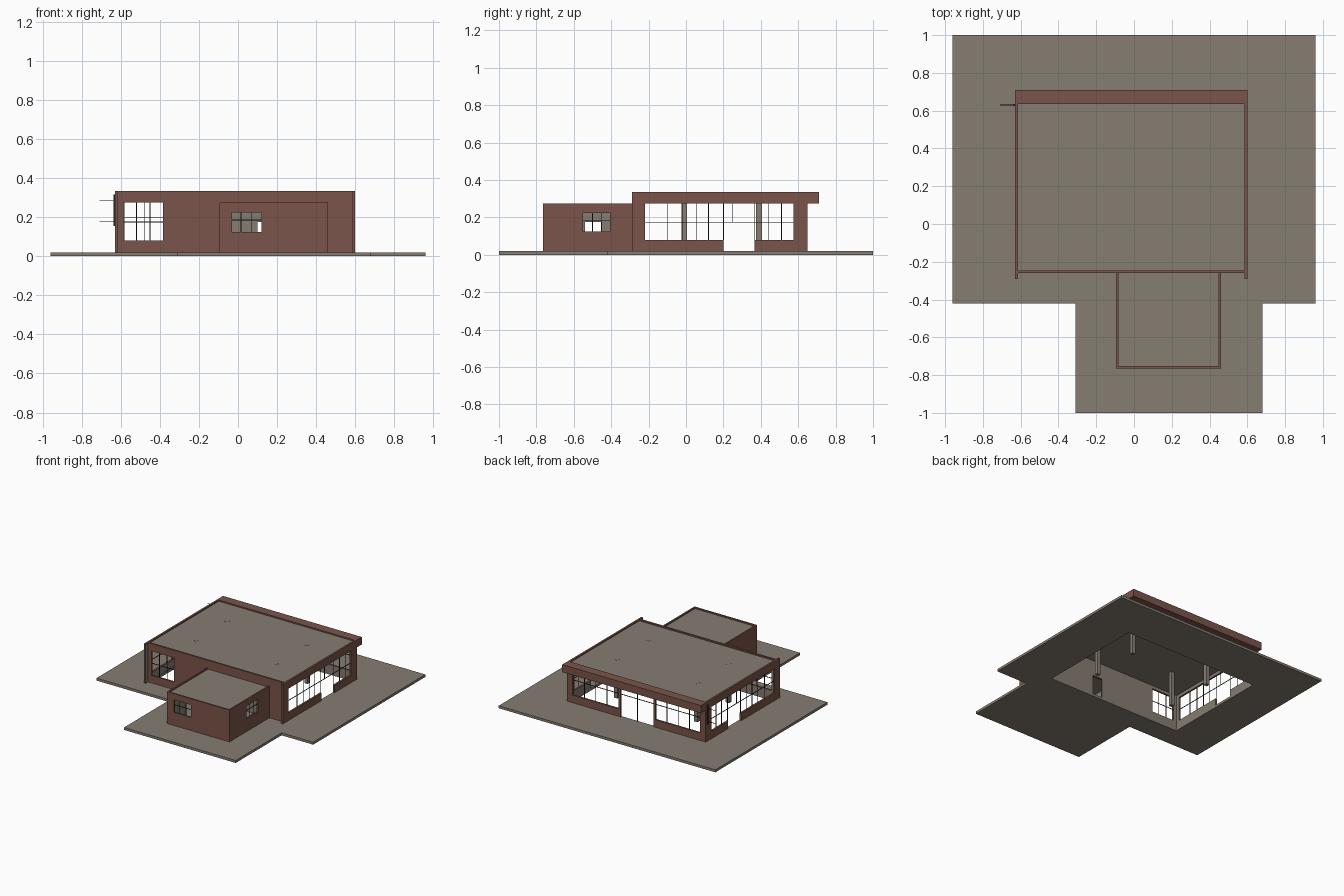
import bpy, bmesh

if "Cube" in bpy.data.objects:
    bpy.data.objects.remove(bpy.data.objects["Cube"])


def material(name, col):
    m = bpy.data.materials.new(name)
    m.diffuse_color = (*col, 1)
    m.use_nodes = True
    m.node_tree.nodes["Principled BSDF"].inputs["Base Color"].default_value = m.diffuse_color
    return m


BRICK = material("brick_red", (0.195, 0.089, 0.069))
GREY = material("concrete_grey", (0.235, 0.205, 0.168))
DARK = material("dark_frame", (0.022, 0.021, 0.019))


def finish(bm, name, mats):
    me = bpy.data.meshes.new(name)
    bm.to_mesh(me)
    bm.free()
    for m in mats:
        me.materials.append(m)
    ob = bpy.data.objects.new(name, me)
    bpy.context.collection.objects.link(ob)
    return ob


def add_box(bm, x0, x1, y0, y1, z0, z1):
    vs = bmesh.ops.create_cube(bm, size=1)["verts"]
    for v in vs:
        v.co.x = x1 if v.co.x > 0 else x0
        v.co.y = y1 if v.co.y > 0 else y0
        v.co.z = z1 if v.co.z > 0 else z0


def boxes(name, mat, items):
    bm = bmesh.new()
    for b in items:
        add_box(bm, *b)
    return finish(bm, name, [mat])


def place(axis, u, v, d):
    return {"x": (d, u, v), "y": (u, d, v), "z": (u, v, d)}[axis]


def panel(name, axis, d_out, d_in, rect, holes=(), mats=(BRICK, GREY), roof=None, zone=None):
    """Flat panel with rectangular openings. Inner side below roof height is grey;
    zone marks part of the outer side that is also indoors."""
    u0, u1, v0, v1 = rect
    extra = list(holes) + ([zone] if zone else [])
    us = sorted({u0, u1} | {u for h in extra for u in h[:2] if u0 < u < u1})
    vs = sorted({v0, v1} | {v for h in extra for v in h[2:] if v0 < v < v1}
                | ({roof} if roof else set()))
    within = lambda u, v, r: r[0] < u < r[1] and r[2] < v < r[3]

    def solid(i, j):
        if not (0 <= i < len(us) - 1 and 0 <= j < len(vs) - 1):
            return False
        u, v = (us[i] + us[i + 1]) / 2, (vs[j] + vs[j + 1]) / 2
        return not any(within(u, v, h) for h in holes)

    bm = bmesh.new()
    cache = {}

    def vert(i, j, d):
        if (i, j, d) not in cache:
            cache[i, j, d] = bm.verts.new(place(axis, us[i], vs[j], d))
        return cache[i, j, d]

    for i in range(len(us) - 1):
        for j in range(len(vs) - 1):
            if not solid(i, j):
                continue
            u, v = (us[i] + us[i + 1]) / 2, (vs[j] + vs[j + 1]) / 2
            ring = [(i, j), (i + 1, j), (i + 1, j + 1), (i, j + 1)]
            for d in (d_out, d_in):
                f = bm.faces.new([vert(a, b, d) for a, b in ring])
                if roof and ((d == d_in and v < roof) or
                             (d == d_out and zone and within(u, v, zone))):
                    f.material_index = 1
            for k, (di, dj) in enumerate([(0, -1), (1, 0), (0, 1), (-1, 0)]):
                if not solid(i + di, j + dj):
                    a, b = ring[k], ring[(k + 1) % 4]
                    bm.faces.new([vert(*a, d_out), vert(*b, d_out),
                                  vert(*b, d_in), vert(*a, d_in)])
    bmesh.ops.recalc_face_normals(bm, faces=bm.faces[:])
    return finish(bm, name, mats)


def bars(name, axis, d, rect, ups, levels, t=0.004):
    """Thin window bars: uprights at ups, rails at levels, all inside rect."""
    u0, u1, v0, v1 = rect
    h = t / 2
    rects = [(u - h, u + h, v0, v1) for u in ups] + [(u0, u1, v - h, v + h) for v in levels]
    items = []
    for a, b, c, e in rects:
        p, q = place(axis, a, c, d - h), place(axis, b, e, d + h)
        items.append((p[0], q[0], p[1], q[1], p[2], q[2]))
    return boxes(name, DARK, items)


G, TOP, ROOF = 0.02, 0.335, 0.325      # ground, parapet and roof heights
SILL, HEAD = 0.08, 0.275               # window sill and head
BTOP, BROOF = 0.275, 0.265             # annex parapet and roof

# paved base with open middle under the main room
panel("paved_base", "z", 0, G, (-0.96, 0.96, -1, 1),
      [(-0.97, -0.31, -1.1, -0.42), (0.68, 0.97, -1.1, -0.42),
       (-0.61, 0.585, -0.245, 0.635)], mats=(GREY,))

# long side walls, each with a window strip and a door
strip = (-0.22, 0.575, SILL, HEAD)
door = (0.2, 0.365, G - 0.01, HEAD)
for side, out, inn in (("left", -0.63, -0.615), ("right", 0.6, 0.585)):
    panel(side + "_wall", "x", out, inn, (-0.29, 0.65, G, TOP), [strip, door], roof=ROOF)
    mid = (out + inn) / 2
    bars(side + "_window_bars", "x", mid, (-0.22, 0.2, SILL, HEAD),
         [-0.1, -0.02, 0.055, 0.12, 0.2], [0.175])
    bars(side + "_rear_window_bars", "x", mid, (0.365, 0.575, SILL, HEAD),
         [0.365, 0.44, 0.51], [0.175])
    bars(side + "_door_frame", "x", mid, (0.2, 0.365, 0.175, HEAD), [0.25], [0.175])

# front wall with corner window and doorway to the annex
panel("front_wall", "y", -0.26, -0.245, (-0.615, 0.585, G, TOP),
      [(-0.585, -0.385, SILL, HEAD), (0.1, 0.19, G - 0.01, 0.175)],
      roof=ROOF, zone=(-0.083, 0.448, G, BROOF))
bars("front_window_bars", "y", -0.252, (-0.585, -0.385, SILL, HEAD), [-0.52, -0.45], [0.175])

# back wall with two windows and a wide door
panel("back_wall", "y", 0.65, 0.635, (-0.615, 0.585, G, TOP),
      [(-0.58, -0.185, SILL, HEAD), (0.145, 0.55, SILL, HEAD),
       (-0.165, 0.125, G - 0.01, HEAD)], roof=ROOF)
bars("back_left_window_bars", "y", 0.642, (-0.58, -0.185, SILL, HEAD),
     [-0.48, -0.38, -0.28], [0.2])
bars("back_right_window_bars", "y", 0.642, (0.145, 0.55, SILL, HEAD),
     [0.25, 0.35, 0.45], [0.2])
bars("back_door_bars", "y", 0.642, (-0.165, 0.125, G, HEAD), [-0.02], [0.2])

# overhanging beam along the back
boxes("back_beam", BRICK, [(-0.63, 0.6, 0.65, 0.71, HEAD, TOP)])

# main roof and its columns
boxes("main_roof", GREY, [(-0.615, 0.585, -0.245, 0.635, 0.3, ROOF)])
w = 0.015
boxes("columns", GREY, [(x - w, x + w, y - w, y + w, G, ROOF + 0.001)
                        for x in (-0.37, 0.34) for y in (-0.01, 0.39)])

# annex walls
panel("annex_front_wall", "y", -0.765, -0.753, (-0.083, 0.448, G, BTOP),
      [(-0.03, 0.12, 0.125, 0.225)], roof=BROOF)
panel("annex_right_wall", "x", 0.46, 0.448, (-0.765, -0.26, G, BTOP),
      [(-0.55, -0.405, 0.125, 0.225)], roof=BROOF)
panel("annex_left_wall", "x", -0.095, -0.083, (-0.765, -0.26, G, BTOP),
      [(-0.54, -0.455, G - 0.01, 0.175)], roof=BROOF)
boxes("annex_roof", GREY, [(-0.083, 0.448, -0.753, -0.26, 0.245, BROOF)])
bars("annex_front_window_bars", "y", -0.759, (-0.03, 0.12, 0.125, 0.225), [0.015, 0.07], [0.185])
bars("annex_right_window_bars", "x", 0.454, (-0.55, -0.405, 0.125, 0.225), [-0.5, -0.45], [0.185])

# wall bracket with two thin rods on the left side
boxes("wall_bracket", DARK, [(-0.637, -0.63, 0.626, 0.634, 0.155, 0.315)]
      + [(-0.71, -0.637, 0.6285, 0.6315, z - 0.0015, z + 0.0015) for z in (0.18, 0.283)])
